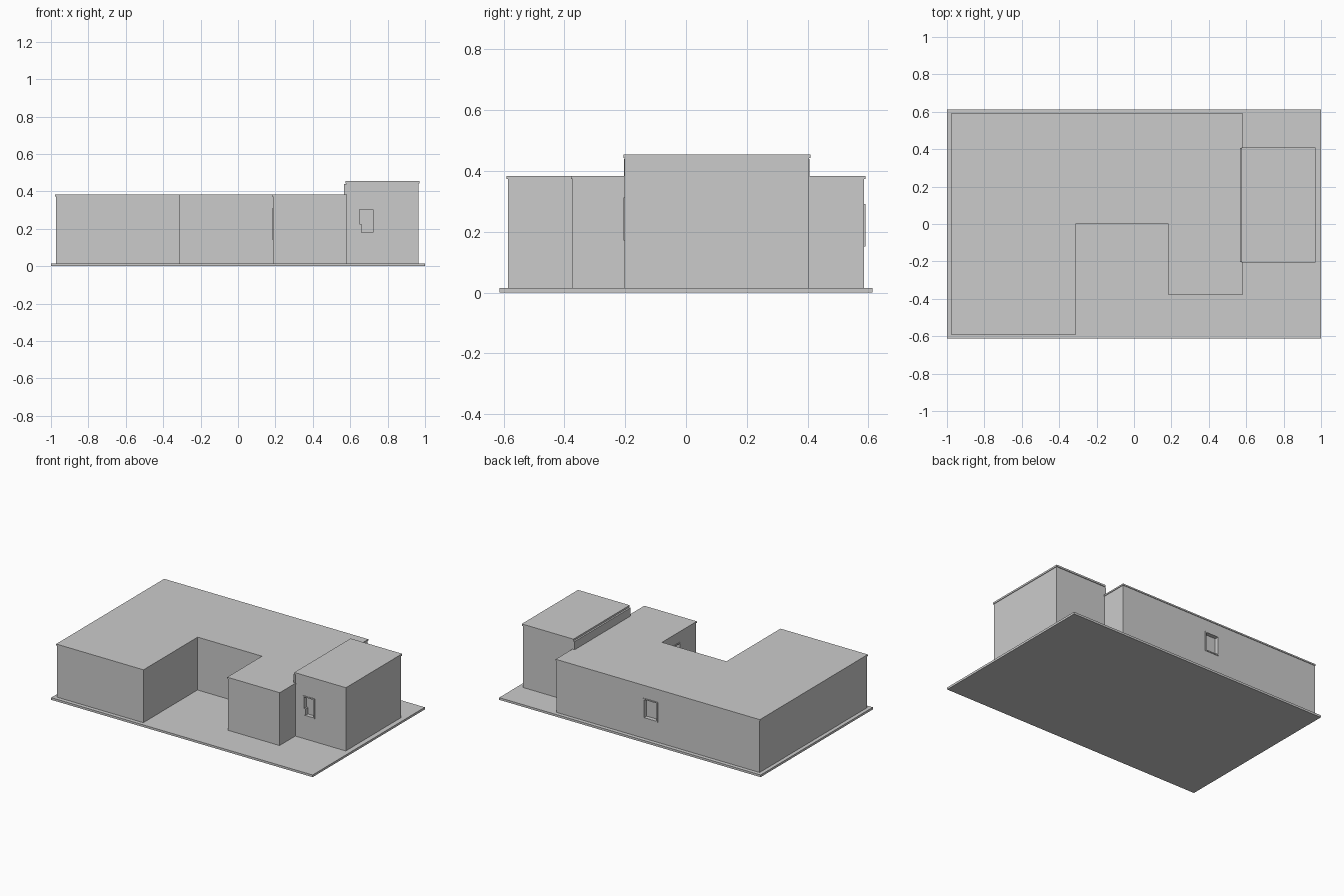
import bpy, bmesh
from mathutils import Matrix, Vector
from math import pi

if "Cube" in bpy.data.objects:
    bpy.data.objects.remove(bpy.data.objects["Cube"])

grey = bpy.data.materials.new("plaster_grey")
grey.diffuse_color = (0.6, 0.6, 0.6, 1)
grey.use_nodes = True
grey.node_tree.nodes["Principled BSDF"].inputs["Base Color"].default_value = grey.diffuse_color


def finish(name, bm):
    bmesh.ops.recalc_face_normals(bm, faces=bm.faces)
    me = bpy.data.meshes.new(name)
    bm.to_mesh(me)
    bm.free()
    me.materials.append(grey)
    ob = bpy.data.objects.new(name, me)
    bpy.context.collection.objects.link(ob)
    return ob


def prism(name, outline, z0, z1):
    """Extrude a plan outline from z0 to z1."""
    bm = bmesh.new()
    face = bm.faces.new([bm.verts.new((x, y, z0)) for x, y in outline])
    top = bmesh.ops.extrude_face_region(bm, geom=[face])["geom"]
    bmesh.ops.translate(bm, vec=(0, 0, z1 - z0),
                        verts=[v for v in top if isinstance(v, bmesh.types.BMVert)])
    return finish(name, bm)


def rect(x0, x1, y0, y1):
    return [(x0, y0), (x1, y0), (x1, y1), (x0, y1)]


def box(name, x0, x1, y0, y1, z0, z1):
    return prism(name, rect(x0, x1, y0, y1), z0, z1)


def house_plan(o):
    """Plan of the two wings, walls offset outward by o."""
    return [(-0.974 - o, -0.586 - o), (-0.314 + o, -0.586 - o), (-0.314 + o, 0.006 - o),
            (0.186 - o, 0.006 - o), (0.186 - o, -0.374 - o), (0.58 + o, -0.374 - o),
            (0.58 + o, 0.586 + o), (-0.974 - o, 0.586 + o)]


# Ground slab
box("ground_slab", -1, 1, -0.613, 0.613, 0, 0.015)

# Main house with thin overhanging roof
walls = prism("house_walls", house_plan(0), 0.015, 0.373)
prism("house_roof", house_plan(0.004), 0.373, 0.383)

# Taller side block, its roof and the ledge on its inner side
tower = box("tower_walls", 0.58, 0.966, -0.202, 0.404, 0.015, 0.443)
box("tower_roof", 0.575, 0.97, -0.206, 0.409, 0.443, 0.455)
box("tower_ledge", 0.567, 0.58, -0.204, 0.407, 0.383, 0.44)


def window(name, wall, centre, turn, w, h):
    """Recessed window with a slim frame; local -y points out of the wall."""
    place = Matrix.Translation(centre) @ Matrix.Rotation(turn, 4, 'Z')
    cutter = box(name + "_cutter", -w / 2, w / 2, -0.02, 0.025, -h / 2, h / 2)
    cutter.data.transform(place)
    cutter.hide_render = True
    cutter.hide_set(True)
    mod = wall.modifiers.new(name, 'BOOLEAN')
    mod.object = cutter
    mod.solver = 'EXACT'
    t = 0.008
    bars = [(-w / 2, -w / 2 + t, -h / 2, h / 2), (w / 2 - t, w / 2, -h / 2, h / 2),
            (-w / 2, w / 2, -h / 2, -h / 2 + t), (-w / 2, w / 2, h / 2 - t, h / 2)]
    for i, (a, b, c, d) in enumerate(bars):
        box(f"{name}_frame_{i}", a, b, -0.004, 0.024, c, d).data.transform(place)


window("front_window", tower, Vector((0.685, -0.202, 0.242)), 0, 0.088, 0.14)
window("back_window", walls, Vector((-0.14, 0.586, 0.222)), pi, 0.11, 0.14)
window("court_window", walls, Vector((0.186, -0.14, 0.225)), -pi / 2, 0.12, 0.165)

# Small window latch
box("window_latch", 0.645, 0.66, -0.203, -0.178, 0.18, 0.225)
